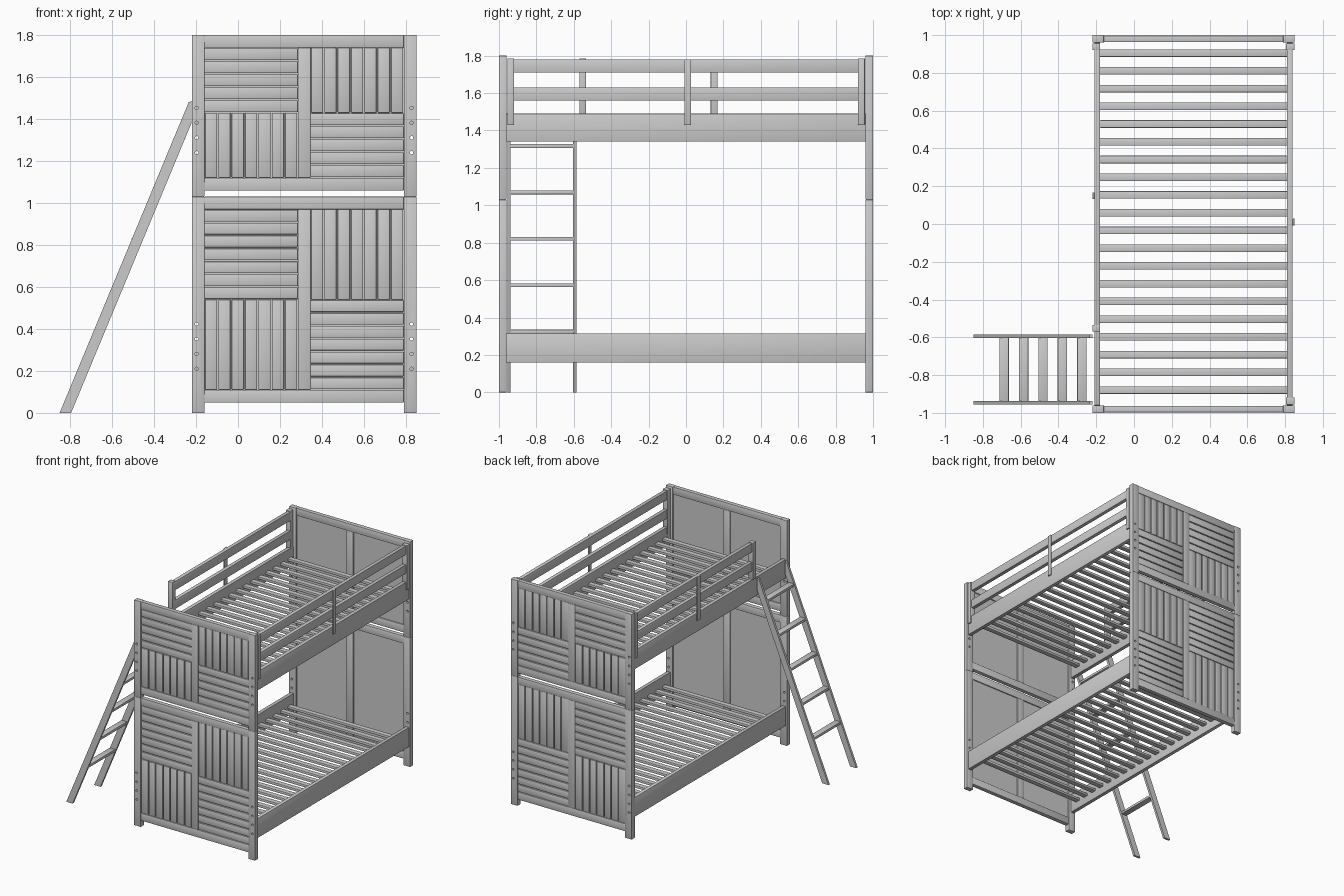
import bpy, bmesh
from mathutils import Matrix, Vector

if "Cube" in bpy.data.objects:
    bpy.data.objects.remove(bpy.data.objects["Cube"])


def finish(name, bm, bevel=0.0):
    if bevel:
        bmesh.ops.bevel(bm, geom=bm.edges[:], offset=bevel, segments=2,
                        profile=0.5, affect='EDGES')
    bmesh.ops.recalc_face_normals(bm, faces=bm.faces[:])
    me = bpy.data.meshes.new(name)
    bm.to_mesh(me)
    bm.free()
    ob = bpy.data.objects.new(name, me)
    bpy.context.collection.objects.link(ob)
    return ob


def add_box(bm, x, y, z):
    size = (abs(x[1] - x[0]), abs(y[1] - y[0]), abs(z[1] - z[0]))
    mid = Vector((sum(x) / 2, sum(y) / 2, sum(z) / 2))
    bmesh.ops.create_cube(bm, size=1, matrix=Matrix.Translation(mid) @ Matrix.Diagonal((*size, 1)))


def box(name, x, y, z, bevel=0.002):
    bm = bmesh.new()
    add_box(bm, x, y, z)
    return finish(name, bm, bevel)


def slat_panel(name, x, y, z, count, vertical):
    """Row of rounded slats filling a rectangle of an end board."""
    bm = bmesh.new()
    lo, hi = x if vertical else z
    step = (hi - lo) / count
    for i in range(count):
        span = (lo + i * step + 0.003, lo + (i + 1) * step - 0.003)
        if vertical:
            add_box(bm, span, y, z)
        else:
            add_box(bm, x, y, span)
    return finish(name, bm, 0.004)


def drill(ob, x, y, heights):
    """Bolt holes through a post."""
    bm = bmesh.new()
    for h in heights:
        m = Matrix.Translation((x, y, h)) @ Matrix.Rotation(1.5707963, 4, 'X')
        bmesh.ops.create_cone(bm, cap_ends=True, segments=16, radius1=0.008,
                              radius2=0.008, depth=0.1, matrix=m)
    cutter = finish("bolt_hole_cutter", bm)
    cutter.hide_render = True
    mod = ob.modifiers.new("holes", 'BOOLEAN')
    mod.object, mod.operation, mod.solver = cutter, 'DIFFERENCE', 'EXACT'
    bpy.context.view_layer.objects.active = ob
    bpy.ops.object.modifier_apply(modifier=mod.name)
    bpy.data.objects.remove(cutter)


XL, XR = (-0.22, -0.16), (0.79, 0.85)      # post widths
PL, PR = (-0.16, 0.285), (0.345, 0.79)     # left and right panel bays

# End boards: a lower and an upper half at each end
for end, s in (("front", -1), ("back", 1)):
    frame_y, rail_y = (s * 0.96, s * 1.0), (s * 0.963, s * 0.997)
    slat_y, panel_y = (s * 0.979, s * 0.995), (s * 0.972, s * 0.982)
    halves = (("lower", 0.0, 1.03, 0.05, 0.11, 0.97, 1.03, 7, 0.21),
              ("upper", 1.03, 1.8, 1.06, 1.12, 1.74, 1.8, 5, 1.24))
    for half, p0, p1, b0, b1, t0, t1, n, hole in halves:
        tag = f"{end}_{half}"
        for side, px, hx in (("left", XL, -0.197), ("right", XR, 0.827)):
            post = box(f"{tag}_{side}_post", px, frame_y, (p0, p1))
            drill(post, hx, s * 0.98, [hole + 0.071 * i for i in range(4)])
        inner = (XL[1], XR[0])
        box(f"{tag}_bottom_rail", inner, rail_y, (b0, b1))
        box(f"{tag}_top_rail", inner, rail_y, (t0, t1))
        box(f"{tag}_centre_stile", (PL[1], PR[0]), rail_y, (b1, t0))
        box(f"{tag}_backing_panel", inner, panel_y, (b1, t0), 0)
        zm = (b1 + t0) / 2
        slat_panel(f"{tag}_slats_top_left", PL, slat_y, (zm, t0), n, False)
        slat_panel(f"{tag}_slats_top_right", PR, slat_y, (zm, t0), 7, True)
        slat_panel(f"{tag}_slats_bottom_left", PL, slat_y, (b1, zm), 7, True)
        slat_panel(f"{tag}_slats_bottom_right", PR, slat_y, (b1, zm), n, False)

# Bed side rails and mattress slats
RL, RR = (-0.21, -0.18), (0.81, 0.84)
for bed, z0, z1 in (("lower", 0.16, 0.315), ("upper", 1.34, 1.49)):
    for side, rx in (("left", RL), ("right", RR)):
        box(f"{bed}_{side}_side_rail", rx, (-0.96, 0.96), (z0, z1))
    bm = bmesh.new()
    for i in range(20):
        y = 0.905 - i * 0.0939
        add_box(bm, (RL[1], RR[0]), (y - 0.02, y + 0.02), (z0 + 0.06, z0 + 0.08))
    finish(f"{bed}_mattress_slats", bm, 0.002)

# Guard rails; the left one stops short to leave the ladder opening
for side, rx, y0, mid, block, outer in (
        ("left", RL, -0.57, 0.15, (-0.22, -0.18), (-0.22, -0.21)),
        ("right", RR, -0.955, 0.01, (0.805, 0.85), (0.84, 0.85))):
    for level, z in (("lower", (1.56, 1.63)), ("upper", (1.71, 1.78))):
        box(f"{side}_guard_{level}_rail", rx, (y0 + 0.02, 0.94), z)
    for n, y in (("front", y0), ("back", 0.92)):
        foot = 1.49 if (side, n) == ("left", "front") else 1.43
        box(f"{side}_guard_{n}_post", block, (y, y + 0.036), (foot, 1.785))
    box(f"{side}_guard_middle_post", outer, (mid - 0.018, mid + 0.018), (1.43, 1.78))

# Ladder
profile = [(-0.85, 0), (-0.795, 0), (-0.22, 1.385), (-0.22, 1.485), (-0.235, 1.48)]
for n, y0, y1 in (("front", -0.955, -0.937), ("back", -0.603, -0.585)):
    bm = bmesh.new()
    f = bm.faces.new([bm.verts.new((x, y0, z)) for x, z in profile])
    ext = bmesh.ops.extrude_face_region(bm, geom=[f], use_keep_orig=True)
    bmesh.ops.translate(bm, vec=(0, y1 - y0, 0),
                        verts=[v for v in ext["geom"] if isinstance(v, bmesh.types.BMVert)])
    finish(f"ladder_{n}_rail", bm)
for i in range(5):
    z = 0.325 + 0.248 * i
    x = -0.8225 + 0.415 * z
    box(f"ladder_rung_{i + 1}", (x - 0.025, x + 0.025), (-0.938, -0.602), (z - 0.01, z + 0.01))

# Smooth shading with crisp edges
bpy.ops.object.select_all(action='SELECT')
bpy.ops.object.shade_smooth_by_angle()
